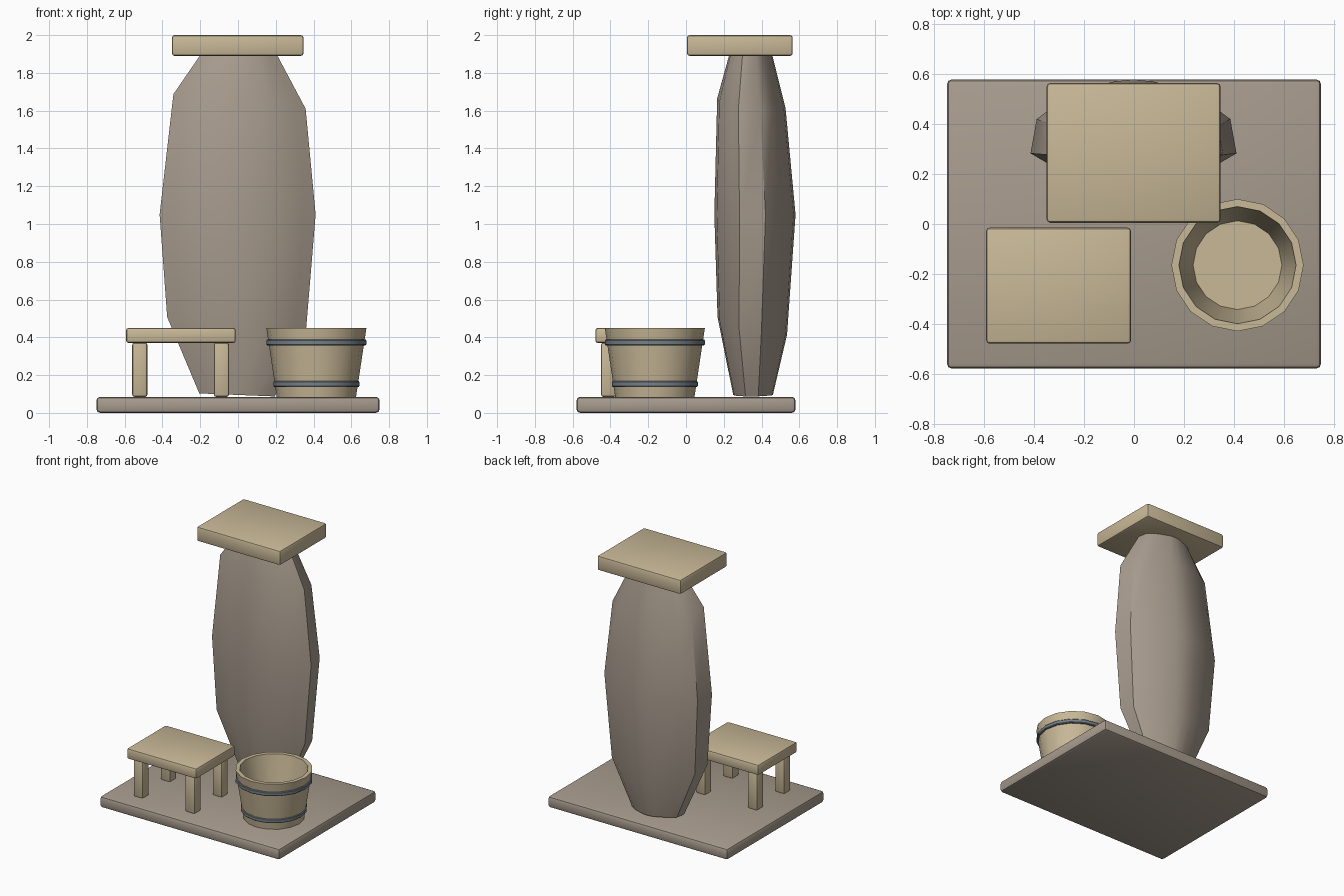
import bpy, bmesh
from math import cos, sin, tau, radians

if "Cube" in bpy.data.objects:
    bpy.data.objects.remove(bpy.data.objects["Cube"], do_unlink=True)


def material(name, rgb):
    mat = bpy.data.materials.new(name)
    mat.use_nodes = True
    mat.diffuse_color = (*rgb, 1)
    mat.node_tree.nodes["Principled BSDF"].inputs["Base Color"].default_value = (*rgb, 1)
    return mat


stone = material("grey brown stone", (0.39, 0.33, 0.27))
wood = material("pale wood", (0.58, 0.48, 0.31))
iron = material("blue grey iron", (0.18, 0.215, 0.25))


def finish(name, bm, mat, angle=35):
    bmesh.ops.recalc_face_normals(bm, faces=bm.faces)
    mesh = bpy.data.meshes.new(name)
    bm.to_mesh(mesh)
    bm.free()
    mesh.materials.append(mat)
    obj = bpy.data.objects.new(name, mesh)
    bpy.context.collection.objects.link(obj)
    bpy.ops.object.select_all(action="DESELECT")
    obj.select_set(True)
    bpy.context.view_layer.objects.active = obj
    bpy.ops.object.shade_smooth_by_angle(angle=radians(angle))
    return obj


def block(name, low, high, mat, bevel):
    """Box between two corners with rounded edges."""
    bm = bmesh.new()
    bmesh.ops.create_cube(bm, size=1)
    for v in bm.verts:
        v.co = [(a + b) / 2 + c * (b - a) for a, b, c in zip(low, high, v.co)]
    bmesh.ops.bevel(bm, geom=bm.edges[:], offset=bevel, segments=2,
                    profile=0.5, affect="EDGES")
    return finish(name, bm, mat)


def loft(bm, rings, closed=False):
    """Join rings of vertices with quads."""
    count = len(rings[0])
    pairs = list(zip(rings, rings[1:]))
    if closed:
        pairs.append((rings[-1], rings[0]))
    for a, b in pairs:
        for i in range(count):
            j = (i + 1) % count
            bm.faces.new((a[i], a[j], b[j], b[i]))


def lathe(name, profile, centre, mat, closed=False, sides=16):
    """Turn a profile of (radius, height) around a vertical axis."""
    bm = bmesh.new()
    rings = [[bm.verts.new((centre[0] + r * cos(tau * i / sides),
                            centre[1] + r * sin(tau * i / sides), z))
              for i in range(sides)] for r, z in profile]
    loft(bm, rings, closed)
    if not closed:
        bm.faces.new(rings[0])
        bm.faces.new(rings[-1])
    return finish(name, bm, mat, 30)


# Ground slab and the flat cap on the standing stone
block("base_slab", (-0.75, -0.58, 0), (0.75, 0.58, 0.085), stone, 0.02)
block("top_slab", (-0.35, 0.005, 1.89), (0.347, 0.565, 2.0), wood, 0.014)

# Standing stone: a flat-fronted, round-backed section swept through tilted rings
half = [(0, 0), (0.48, 0.03), (0.84, 0.22), (1, 0.31), (0.94, 0.63),
        (0.7, 0.8), (0.22, 0.975)]
section = half + [(0, 1)] + [(-x, y) for x, y in reversed(half[1:])]
# height, centre x, half width, front y, back y, tilt along x, tilt along y
levels = [(0.095, -0.005, 0.2, 0.25, 0.46, -0.04, 0),
          (0.46, -0.007, 0.368, 0.167, 0.535, -0.08, -0.25),
          (1.05, -0.002, 0.413, 0.15, 0.58, 0, 0),
          (1.64, 0.008, 0.35, 0.165, 0.527, -0.11, -0.14),
          (1.9, 0.004, 0.2, 0.23, 0.455, 0, 0)]
bm = bmesh.new()
rings = []
for z, cx, w, front, back, tx, ty in levels:
    ring = []
    for u, v in section:
        x, y = cx + u * w, front + v * (back - front)
        ring.append(bm.verts.new((x, y, z + tx * x + ty * (y - (front + back) / 2))))
    rings.append(ring)
loft(bm, rings)
bm.faces.new(rings[0])
bm.faces.new(rings[-1])
finish("standing_stone", bm, stone, 40)

# Stool
block("stool_seat", (-0.593, -0.48, 0.37), (-0.012, -0.015, 0.45), wood, 0.014)
for side, x in (("right", -0.52), ("left", -0.088)):
    for end, y in (("front", -0.41), ("back", -0.085)):
        block(f"stool_leg_{end}_{side}", (x - 0.04, y - 0.04, 0.085),
              (x + 0.04, y + 0.04, 0.372), wood, 0.012)

# Bucket with two iron hoops
centre = (0.415, -0.165)
lathe("bucket", [(0.21, 0.085), (0.265, 0.45), (0.235, 0.45), (0.178, 0.12)],
      centre, wood)
for label, z, r in (("lower", 0.153, 0.228), ("upper", 0.373, 0.265)):
    lathe(f"bucket_hoop_{label}",
          [(r - 0.02, z - 0.015), (r - 0.004, z - 0.015), (r, z - 0.01),
           (r, z + 0.01), (r - 0.004, z + 0.015), (r - 0.02, z + 0.015)],
          centre, iron, closed=True)
